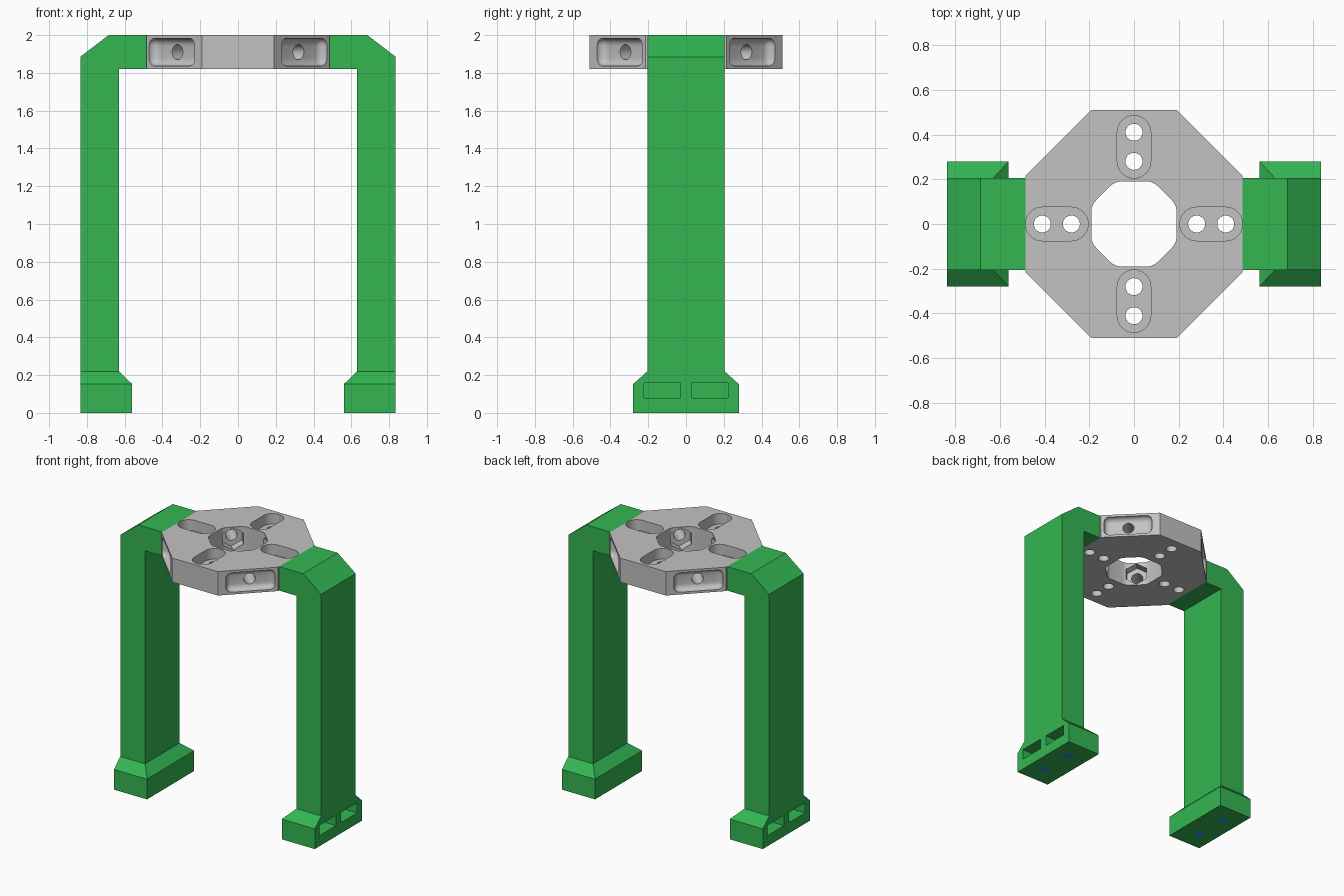
import bpy, bmesh, math
from mathutils import Matrix, Vector

if "Cube" in bpy.data.objects:
    bpy.data.objects.remove(bpy.data.objects["Cube"])


def material(name, rgb):
    m = bpy.data.materials.new(name)
    m.diffuse_color = (*rgb, 1)
    m.use_nodes = True
    m.node_tree.nodes["Principled BSDF"].inputs["Base Color"].default_value = m.diffuse_color
    return m


GREEN = material("green", (0.033, 0.47, 0.085))
GREY = material("grey", (0.54, 0.54, 0.54))
BLUE = material("blue", (0.01, 0.31, 0.72))


def make(name, bm, mat=None):
    bmesh.ops.recalc_face_normals(bm, faces=bm.faces)
    me = bpy.data.meshes.new(name)
    bm.to_mesh(me)
    bm.free()
    ob = bpy.data.objects.new(name, me)
    bpy.context.collection.objects.link(ob)
    if mat:
        me.materials.append(mat)
    return ob


def prism(points, depth):
    """Closed prism from 3D outline points, extruded by a vector."""
    bm = bmesh.new()
    f = bm.faces.new([bm.verts.new(p) for p in points])
    ext = bmesh.ops.extrude_face_region(bm, geom=[f])
    bmesh.ops.translate(bm, vec=Vector(depth),
                        verts=[g for g in ext["geom"] if isinstance(g, bmesh.types.BMVert)])
    return bm


def box(lo, hi):
    x0, y0, z0 = lo
    x1, y1, z1 = hi
    return prism([(x0, y0, z0), (x1, y0, z0), (x1, y1, z0), (x0, y1, z0)], (0, 0, z1 - z0))


def rod(r, x, y, z0, z1, n=32, turn=0):
    return prism([(x + r * math.cos(turn + i * math.tau / n),
                   y + r * math.sin(turn + i * math.tau / n), z0) for i in range(n)],
                 (0, 0, z1 - z0))


def cut(ob, bm):
    """Subtract a bmesh from an object and bake the result."""
    tool = make("cutter", bm)
    tool.hide_render = True
    mod = ob.modifiers.new("cut", "BOOLEAN")
    mod.operation, mod.solver, mod.object = "DIFFERENCE", "EXACT", tool
    deps = bpy.context.evaluated_depsgraph_get()
    new = bpy.data.meshes.new_from_object(ob.evaluated_get(deps))
    ob.modifiers.clear()
    ob.data = new
    bpy.data.objects.remove(tool)


def smooth(ob):
    bpy.ops.object.select_all(action="DESELECT")
    ob.select_set(True)
    bpy.context.view_layer.objects.active = ob
    bpy.ops.object.shade_smooth_by_angle(angle=math.radians(30))


def octagon(ax, ay, bx, by, z):
    """Eight-sided outline: (ax, by) and (bx, ay) in each quadrant."""
    return [(ax, by, z), (bx, ay, z), (-bx, ay, z), (-ax, by, z),
            (-ax, -by, z), (-bx, -ay, z), (bx, -ay, z), (ax, -by, z)]


# Mounting plate
Z0, Z1, ZM = 1.82, 2.0, 1.91
plate = make("mounting_plate", prism(octagon(0.485, 0.51, 0.19, 0.215, Z0), (0, 0, Z1 - Z0)), GREY)

# Central opening with softened corners
bm = prism(octagon(0.19, 0.19, 0.085, 0.085, 1.7), (0, 0, 0.5))
upright = [e for e in bm.edges if abs(e.verts[0].co.z - e.verts[1].co.z) > 0.1]
bmesh.ops.bevel(bm, geom=upright, offset=0.025, segments=4, affect="EDGES", profile=0.5)
cut(plate, bm)

for k in range(4):
    turn = Matrix.Rotation(k * math.pi / 2, 3, "Z")

    # Recessed slot with two through holes
    slot = []
    for cx, start in ((0.41, -90), (0.28, 90)):
        for i in range(17):
            a = math.radians(start + i * 180 / 16)
            slot.append((cx + 0.075 * math.cos(a), 0.075 * math.sin(a), 1.92))
    tools = [prism(slot, (0, 0, 0.2))]
    tools += [rod(0.038, x, 0, 1.7, 2.1) for x in (0.28, 0.41)]
    for t in tools:
        bmesh.ops.rotate(t, verts=t.verts, cent=(0, 0, 0), matrix=turn)
        cut(plate, t)

    # Corner side: soft pocket, radial bolt hole and hexagonal nut recess
    pocket = box((0.453, -0.17, ZM - 0.073), (0.65, 0.17, ZM + 0.073))
    bmesh.ops.bevel(pocket, geom=pocket.edges[:], offset=0.04, segments=6,
                    affect="EDGES", profile=0.5)
    tools = [pocket]
    for r, n, lo, hi in ((0.04, 32, 0.1, 0.6), (0.083, 6, 0.1, 0.26)):
        t = rod(r, 0, 0, lo, hi, n)
        # swing the rod from the z axis to the x axis, at plate mid height
        bmesh.ops.rotate(t, verts=t.verts, cent=(0, 0, 0),
                         matrix=Matrix.Rotation(math.pi / 2, 3, "Y"))
        bmesh.ops.translate(t, verts=t.verts, vec=(0, 0, ZM))
        tools.append(t)
    for t in tools:
        bmesh.ops.rotate(t, verts=t.verts, cent=(0, 0, 0),
                         matrix=turn @ Matrix.Rotation(math.pi / 4, 3, "Z"))
        cut(plate, t)
smooth(plate)

for side, s in (("right", 1), ("left", -1)):
    # Bent leg: arm, chamfered corner and upright
    profile = [(0.485, 2.0), (0.685, 2.0), (0.835, 1.885), (0.835, 0.22),
               (0.63, 0.22), (0.63, 1.82), (0.485, 1.82)]
    make(side + "_leg", prism([(s * x, -0.205, z) for x, z in profile], (0, 0.41, 0)), GREEN)

    # Foot: block with a tapered top on three sides
    bm = bmesh.new()
    rings = []
    for z, xi, y in ((0, 0.56, 0.28), (0.152, 0.56, 0.28), (0.22, 0.63, 0.205)):
        rings.append([bm.verts.new((s * px, py, z)) for px, py in
                      ((xi, -y), (0.835, -y), (0.835, y), (xi, y))])
    for a, b in zip(rings, rings[1:]):
        for i in range(4):
            j = (i + 1) % 4
            bm.faces.new((a[i], a[j], b[j], b[i]))
    bm.faces.new(rings[0])
    bm.faces.new(rings[-1])
    foot = make(side + "_foot", bm, GREEN)

    # Nut slots in the outer side, screw holes below with blue inserts
    for e, end in ((-1, "front"), (1, "back")):
        y = e * 0.126
        xs = sorted((s * 0.61, s * 0.9))
        cut(foot, box((xs[0], y - 0.097, 0.08), (xs[1], y + 0.097, 0.157)))
        cut(foot, rod(0.035, s * 0.71, y, -0.1, 0.1))
        plug = make(f"{side}_{end}_insert", rod(0.035, s * 0.71, y, 0, 0.075), BLUE)
        smooth(plug)
    smooth(foot)
